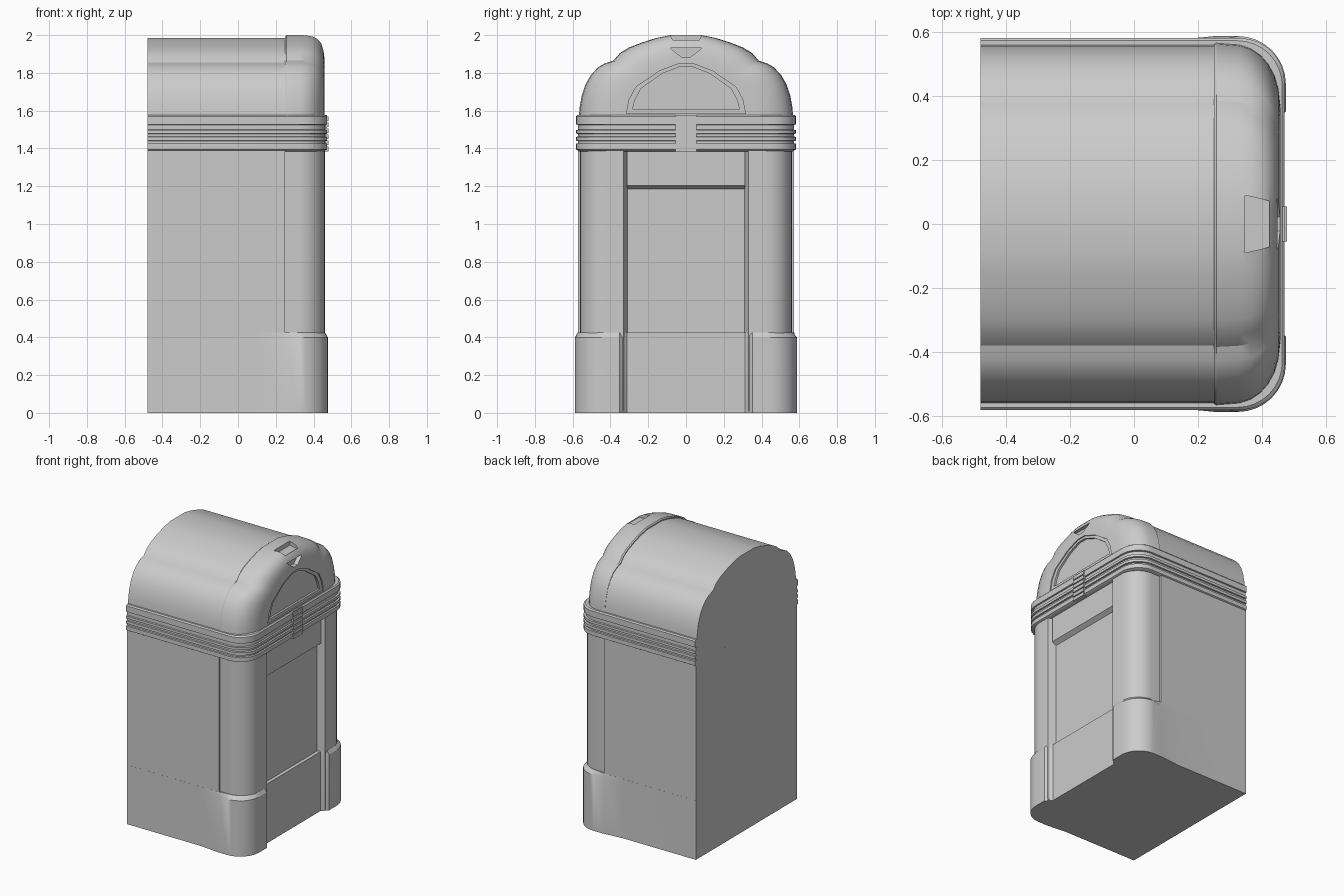
import bpy, bmesh, math

if "Cube" in bpy.data.objects:
    bpy.data.objects.remove(bpy.data.objects["Cube"])

BACK = -0.48


def finish(ob, angle=30):
    bpy.ops.object.select_all(action='DESELECT')
    bpy.context.view_layer.objects.active = ob
    ob.select_set(True)
    bpy.ops.object.shade_smooth_by_angle(angle=math.radians(angle))


def loft(name, rings):
    """Skin equal-length closed rings of 3D points and cap both ends."""
    bm = bmesh.new()
    vs = [[bm.verts.new(p) for p in r] for r in rings]
    n = len(vs[0])
    for a, b in zip(vs, vs[1:]):
        for i in range(n):
            j = (i + 1) % n
            bm.faces.new((a[i], a[j], b[j], b[i]))
    bm.faces.new(vs[0])
    bm.faces.new(vs[-1])
    bmesh.ops.recalc_face_normals(bm, faces=bm.faces)
    me = bpy.data.meshes.new(name)
    bm.to_mesh(me)
    bm.free()
    ob = bpy.data.objects.new(name, me)
    bpy.context.collection.objects.link(ob)
    return ob


def mirror(half):
    """Complete a half outline across the second coordinate's or y=0 plane."""
    return half + [(x, -y) for x, y in reversed(half)]


def corner(xf, hy, r, n=8):
    return [(xf - r + r * math.sin(a), hy - r + r * math.cos(a))
            for a in (i * math.pi / 2 / n for i in range(n + 1))]


def at_z(pts, z):
    return [(x, y, z) for x, y in pts]


def prism_x(name, yz, x0, x1):
    return loft(name, [[(x, y, z) for y, z in yz] for x in (x0, x1)])


def cut(ob, cutter):
    m = ob.modifiers.new("cut", 'BOOLEAN')
    m.operation = 'DIFFERENCE'
    m.solver = 'EXACT'
    m.object = cutter
    bpy.context.view_layer.objects.active = ob
    bpy.ops.object.modifier_apply(modifier=m.name)
    bpy.data.objects.remove(cutter)


# Body with inset corner columns and a recessed end panel
body_plan = mirror([(BACK, .573), (.25, .573), (.25, .56)]
                   + corner(.46, .56, .14) + [(.46, .33), (.41, .31)])
body = loft("body", [at_z(body_plan, 0.01), at_z(body_plan, 1.40)])
finish(body)


# Flared foot, blending into the side walls and up into the columns
def foot_plan(flare, grow):
    return mirror([(BACK, .5735), (0.1, .5735), (.25, .5735 + flare)]
                  + corner(.46 + grow, .562 + grow * 1.7, .15)
                  + [(.46 + grow, .352), (.435, .312)])


foot = loft("foot", [at_z(foot_plan(.0145, .0155), 0),
                     at_z(foot_plan(.0, .0155), .40),
                     at_z(foot_plan(.0, .001), .425)])
finish(foot)

# Upper panel block with a sloping underside
loft("upper_panel", [[(x, y, z) for x, z in
                      ((.38, 1.18), (.41, 1.185), (.44, 1.205), (.44, 1.40), (.38, 1.40))]
                     for y in (-.312, .312)])

# Ribbed band around the rim
band_profile = [(1.385, -.005), (1.395, .012), (1.425, .012), (1.427, .002),
                (1.439, .002), (1.441, .012), (1.461, .012), (1.463, .002),
                (1.477, .002), (1.479, .012), (1.497, .012), (1.499, .002),
                (1.525, .002), (1.527, .012), (1.570, .012), (1.578, .004)]
band = loft("rim_band", [at_z(mirror([(BACK, .57 + o)] + corner(.46 + o, .57 + o, .14)), z)
                         for z, o in band_profile])
finish(band)

# Stepped clasp over the band
clasp = [(.44, 1.385)]
for i in range(6):
    z = 1.385 + i * .032
    clasp += [(.479, z), (.479, z + .024), (.472, z + .025), (.472, z + .032)]
clasp += [(.44, clasp[-1][1])]
loft("clasp", [[(x, y, z) for x, z in clasp] for y in (-.055, .055)])

# Domed lid cross-section
half = [(.567, 1.57), (.563, 1.62), (.552, 1.68), (.532, 1.74), (.503, 1.79),
        (.465, 1.83), (.43, 1.85), (.385, 1.865), (.35, 1.905), (.30, 1.935),
        (.23, 1.962), (.157, 1.985), (.08, 2.0)]
dome = half + [(-y, z) for y, z in reversed(half)]


def section(x, sy, sz):
    return [(x, y * sy, 1.57 + (z - 1.57) * sz) for y, z in dome]


lid = loft("lid", [section(BACK, .99, .967), section(.28, .99, .967)])
finish(lid)

# Rounded lid end
lid_end = loft("lid_end", [section(*s) for s in (
    (.25, .993, .985), (.258, 1, 1), (.33, .99, 1), (.365, .97, .998), (.395, .935, .985),
    (.42, .885, .955), (.44, .82, .90), (.452, .75, .82), (.458, .66, .715))])
for scale, depth in ((1, .450), (.9, .436)):
    arch = [(.315, 1.585), (.30, 1.66), (.265, 1.725), (.14, 1.81), (.035, 1.85)]
    arch = [(y * scale, 1.61 + (z - 1.61) * (scale + .03 * (scale < 1))) for y, z in arch]
    arch[0] = (arch[0][0], 1.585 if scale == 1 else 1.608)
    cut(lid_end, prism_x("arch_cutter", arch + [(-y, z) for y, z in reversed(arch)], depth, .6))

# Handle slot on top and finger notch below it
slot = [(.348, .09), (.425, .072), (.425, -.072), (.348, -.09)]
cut(lid_end, loft("slot_cutter", [at_z(slot, 1.968), at_z(slot, 2.1)]))
cut(lid_end, prism_x("notch_cutter",
                     [(.085, 1.932), (.022, 1.882), (-.022, 1.882), (-.085, 1.932)], .425, .6))
finish(lid_end)
